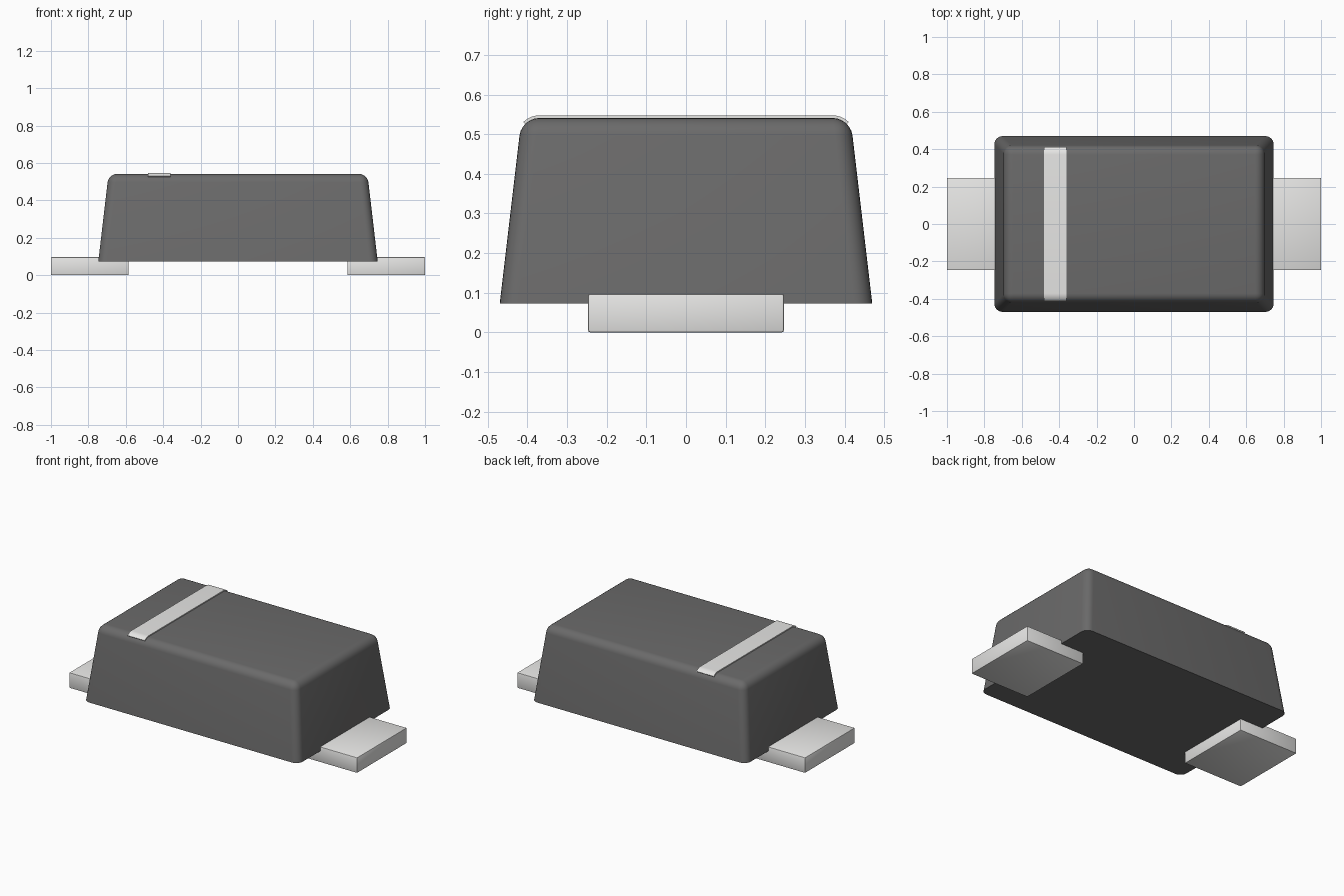
import bpy, bmesh, math

if "Cube" in bpy.data.objects:
    bpy.data.objects.remove(bpy.data.objects["Cube"], do_unlink=True)


def material(name, rgb):
    m = bpy.data.materials.new(name)
    m.use_nodes = True
    m.diffuse_color = (*rgb, 1)
    m.node_tree.nodes["Principled BSDF"].inputs["Base Color"].default_value = (*rgb, 1)
    return m


dark = material("dark grey plastic", (0.146, 0.145, 0.145))
light = material("light grey metal", (0.815, 0.812, 0.80))


def finish(name, bm, mat):
    bmesh.ops.recalc_face_normals(bm, faces=bm.faces[:])
    me = bpy.data.meshes.new(name)
    bm.to_mesh(me)
    bm.free()
    ob = bpy.data.objects.new(name, me)
    bpy.context.collection.objects.link(ob)
    me.materials.append(mat)
    bpy.ops.object.select_all(action='DESELECT')
    ob.select_set(True)
    bpy.context.view_layer.objects.active = ob
    bpy.ops.object.shade_smooth_by_angle(angle=math.radians(30))
    return ob


def box(x0, x1, y0, y1, z0, z1):
    bm = bmesh.new()
    bmesh.ops.create_cube(bm, size=1)
    for v in bm.verts:
        v.co = (x1 if v.co.x > 0 else x0, y1 if v.co.y > 0 else y0, z1 if v.co.z > 0 else z0)
    return bm


# Tapered body, rounded everywhere except around its base
BASE, TOP, R = 0.073, 0.541, 0.05
TOP_X, TOP_Y = 0.692, 0.415
bm = box(-0.747, 0.747, -0.47, 0.47, BASE, TOP)
for v in bm.verts:
    if v.co.z > 0.3:
        v.co.x = math.copysign(TOP_X, v.co.x)
        v.co.y = math.copysign(TOP_Y, v.co.y)
edges = [e for e in bm.edges if max(v.co.z for v in e.verts) > 0.3]
bmesh.ops.bevel(bm, geom=edges, offset=0.89 * R, offset_type='OFFSET',
                segments=6, profile=0.5, affect='EDGES', clamp_overlap=True)
finish("body", bm, dark)

# Flat terminals at both ends
for side, name in ((1, "left_terminal"), (-1, "right_terminal")):
    xs = sorted((side * 0.585, side * 1.0))
    bm = box(xs[0], xs[1], -0.247, 0.247, 0, 0.097)
    bmesh.ops.bevel(bm, geom=bm.edges[:], offset=0.005, segments=2,
                    profile=0.5, affect='EDGES')
    finish(name, bm, light)

# Polarity stripe: thin plate that follows the rounded long edges of the top
cy, cz = TOP_Y - 0.89 * R, TOP - R


def arc(r):
    half = [(cy + r * math.sin(a), cz + r * math.cos(a))
            for a in (math.radians(9 * i) for i in range(6))]
    return [(-y, z) for y, z in reversed(half)] + half


outer, inner = arc(R + 0.0065), arc(R - 0.002)
bm = bmesh.new()
rows = [[[bm.verts.new((x, y, z)) for y, z in prof] for prof in (outer, inner)]
        for x in (-0.48, -0.36)]
(oa, ia), (ob_, ib) = rows
for i in range(len(outer) - 1):
    for p, q in ((oa, ob_), (ia, ib), (oa, ia), (ob_, ib)):
        bm.faces.new((p[i], p[i + 1], q[i + 1], q[i]))
for i in (0, -1):
    bm.faces.new((oa[i], ob_[i], ib[i], ia[i]))
finish("polarity_stripe", bm, light)
